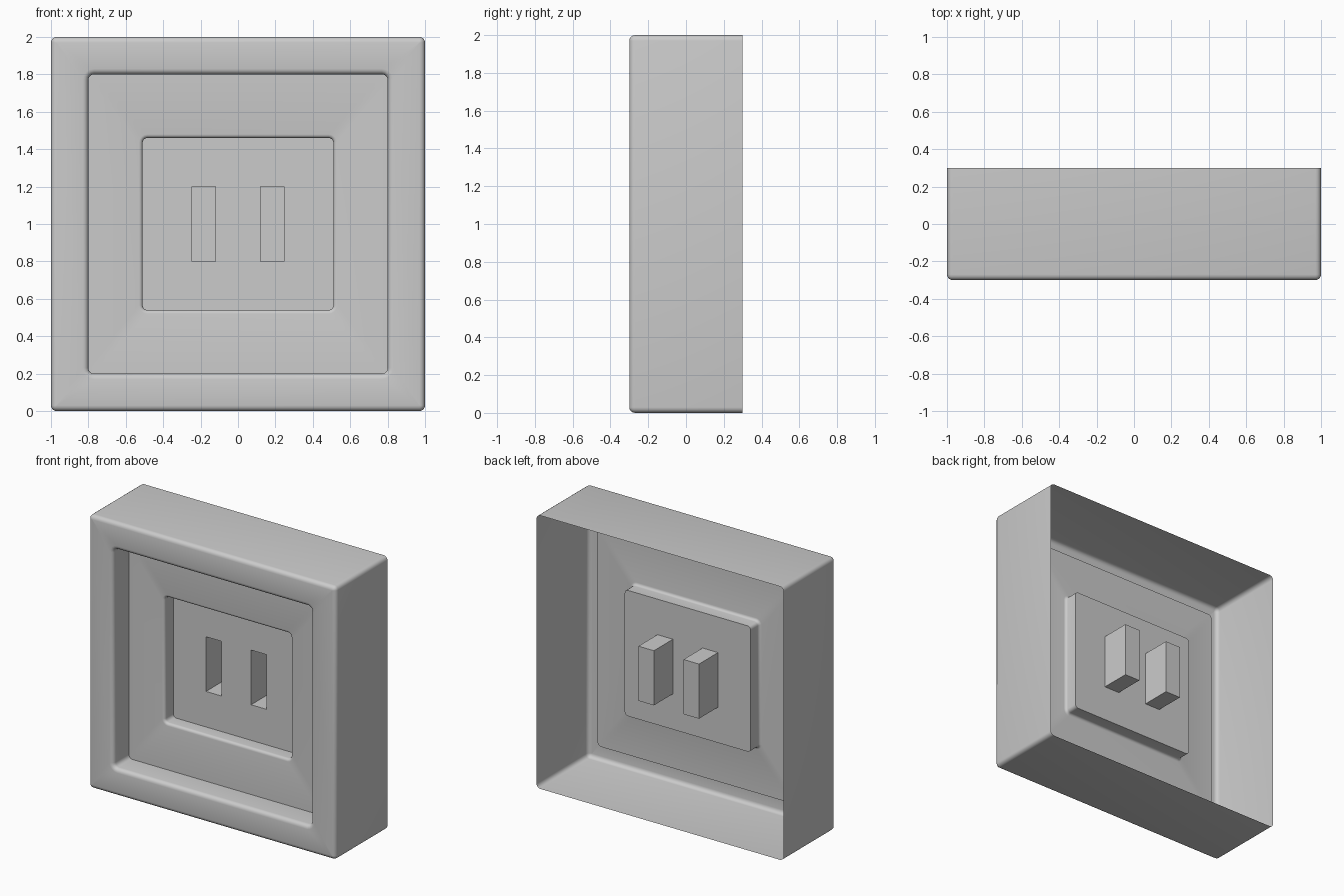
import bpy
import bmesh
import math

cube = bpy.data.objects.get("Cube")
if cube:
    bpy.data.objects.remove(cube, do_unlink=True)

CENTRE_Z = 1.0
SEGMENTS = 4          # steps in every rounded edge and corner
FRONT, LEDGE, PANEL, SLOT_BACK, REAR = -0.3, -0.12, -0.02, 0.2, 0.3

bm = bmesh.new()


def close_loop(verts):
    return [bm.edges.new((v, verts[i - 1])) for i, v in enumerate(verts)]


def rounded_loop(half_w, half_h, y, radius):
    """Ring of vertices around a rounded rectangle facing the front."""
    verts = []
    for corner, (sx, sz) in enumerate([(1, 1), (-1, 1), (-1, -1), (1, -1)]):
        for step in range(SEGMENTS + 1):
            a = math.pi / 2 * (corner + step / SEGMENTS)
            x = sx * (half_w - radius) + radius * math.cos(a)
            z = sz * (half_h - radius) + radius * math.sin(a)
            verts.append(bm.verts.new((x, y, CENTRE_Z + z)))
    return verts


def join(a, b):
    """Skin two rings that have the same number of vertices."""
    for i in range(len(a)):
        bm.faces.new((a[i - 1], a[i], b[i], b[i - 1]))


def arc():
    return [math.pi / 2 * i / SEGMENTS for i in range(SEGMENTS + 1)]


rings = []


def lip(half_w, half_h, y, r, corner):
    """Rounded edge leading from a front-facing surface into a recess."""
    for a in arc():
        grow = r * (1 - math.sin(a))
        rings.append(rounded_loop(half_w + grow, half_h + grow,
                                  y + r * (1 - math.cos(a)), corner + grow))


# Outer wall with its rounded front edge
R = 0.03
rings.append(rounded_loop(1, 1, REAR, R))
for a in arc():
    inset = R * (1 - math.cos(a))
    rings.append(rounded_loop(1 - inset, 1 - inset,
                              FRONT + R * (1 - math.sin(a)),
                              max(R - inset, 0.001)))

# Front border, first recess and its ledge
lip(0.8, 0.8, FRONT, R, 0.03)
rings.append(rounded_loop(0.8, 0.8, LEDGE, 0.03))

# Second recess down to the centre panel
lip(0.51, 0.46, LEDGE, 0.02, 0.025)
rings.append(rounded_loop(0.51, 0.46, PANEL, 0.025))
for a, b in zip(rings, rings[1:]):
    join(a, b)

# Two blind slots pushed backwards from the panel
panel_edges = [bm.edges.get((v, rings[-1][i - 1]))
               for i, v in enumerate(rings[-1])]
for side in (-1, 1):
    mouth, end = [
        [bm.verts.new((side * x, y, CENTRE_Z + z))
         for x, z in [(0.12, -0.2), (0.245, -0.2), (0.245, 0.2), (0.12, 0.2)]]
        for y in (PANEL, SLOT_BACK)]
    panel_edges += close_loop(mouth)
    join(mouth, end)
    bm.faces.new(end)

# Centre panel around the slots
bmesh.ops.triangle_fill(bm, edges=panel_edges, use_beauty=True,
                        normal=(0, -1, 0))

# Visible side faces the front
bmesh.ops.recalc_face_normals(bm, faces=bm.faces)
bm.normal_update()
border = min(bm.faces, key=lambda f: f.calc_center_median().y)
if border.normal.y > 0:
    bmesh.ops.reverse_faces(bm, faces=bm.faces)

mesh = bpy.data.meshes.new("recessed_frame")
bm.to_mesh(mesh)
bm.free()
frame = bpy.data.objects.new("recessed_frame", mesh)
bpy.context.collection.objects.link(frame)

# Plain grey
grey = bpy.data.materials.new("light_grey")
grey.use_nodes = True
colour = (0.6, 0.6, 0.6, 1)
grey.diffuse_color = colour
grey.node_tree.nodes["Principled BSDF"].inputs["Base Color"].default_value = colour
mesh.materials.append(grey)

bpy.ops.object.select_all(action='DESELECT')
frame.select_set(True)
bpy.context.view_layer.objects.active = frame
bpy.ops.object.shade_smooth_by_angle(angle=math.radians(35))
